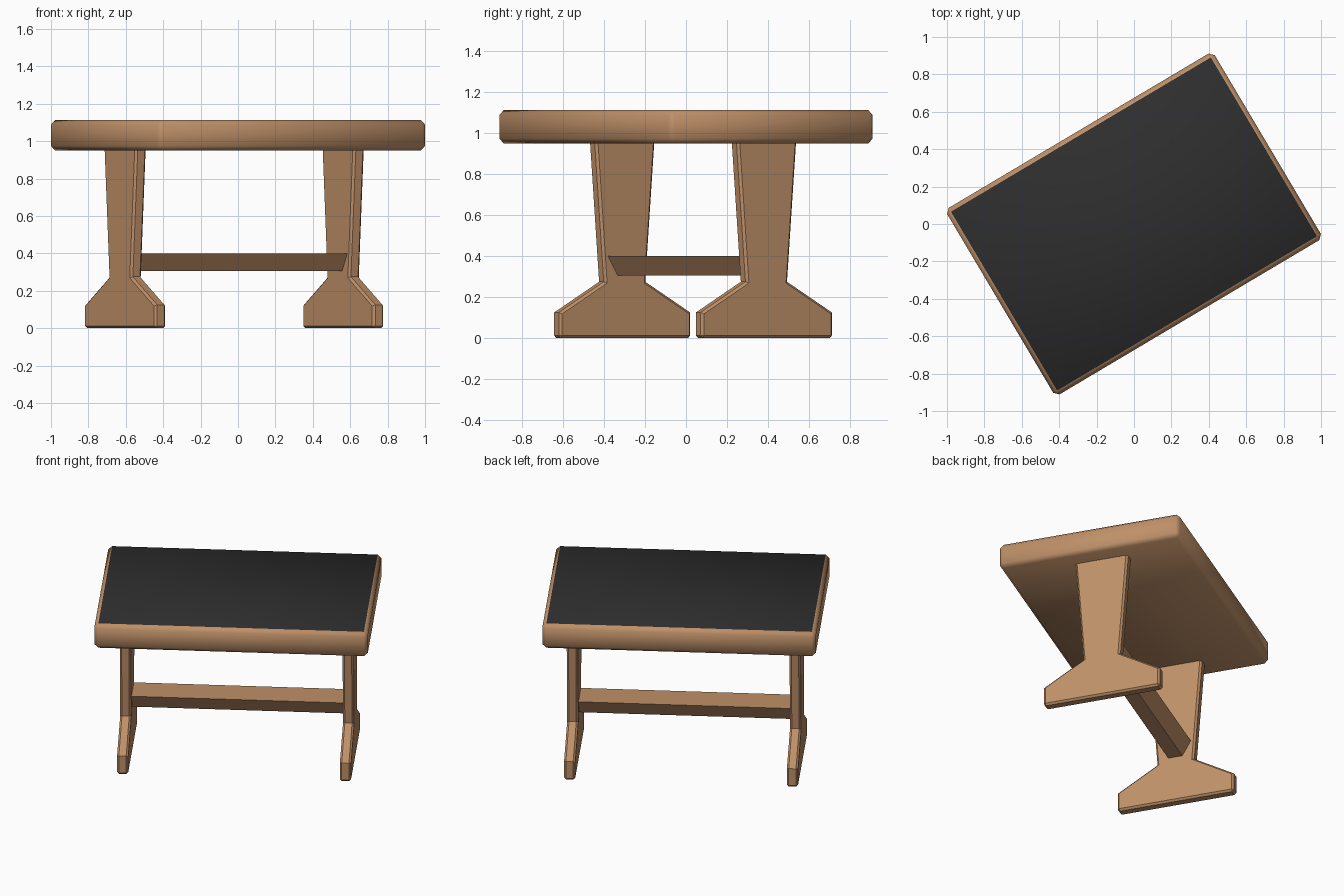
import bpy, bmesh, math
from mathutils import Matrix

cube = bpy.data.objects.get("Cube")
if cube:
    bpy.data.objects.remove(cube, do_unlink=True)


def material(name, rgb):
    m = bpy.data.materials.new(name)
    m.use_nodes = True
    m.diffuse_color = (*rgb, 1)
    m.node_tree.nodes["Principled BSDF"].inputs["Base Color"].default_value = (*rgb, 1)
    return m


WOOD = material("tan wood", (0.52, 0.28, 0.14))
BLACK = material("black surface", (0.027, 0.027, 0.027))

# The whole table is turned on its base
TURN = Matrix.Rotation(math.radians(30.7), 4, "Z")
LEG_X, LEG_Y, LEG_HALF = 0.678, 0.04, 0.034


def prism(name, profile, x0, x1, bevel=0.0):
    """Extrude a (y, z) profile along x, chamfer it and turn it into place."""
    bm = bmesh.new()
    face = bm.faces.new([bm.verts.new((x0, y, z)) for y, z in profile])
    ext = bmesh.ops.extrude_face_region(bm, geom=[face])
    verts = [v for v in ext["geom"] if isinstance(v, bmesh.types.BMVert)]
    bmesh.ops.translate(bm, verts=verts, vec=(x1 - x0, 0, 0))
    bmesh.ops.recalc_face_normals(bm, faces=bm.faces[:])
    if bevel:
        sharp = [e for e in bm.edges if e.calc_face_angle(0) > math.radians(70)]
        bmesh.ops.bevel(bm, geom=sharp, offset=bevel, segments=1, affect="EDGES")
    mesh = bpy.data.meshes.new(name)
    bm.to_mesh(mesh)
    bm.free()
    mesh.materials.append(WOOD)
    mesh.transform(TURN)
    obj = bpy.data.objects.new(name, mesh)
    bpy.context.collection.objects.link(obj)
    return obj


def mirrored(half, cy=0.0):
    """Complete a half profile, listed bottom to top, about y = cy."""
    return [(cy + y, z) for y, z in half] + [(cy - y, z) for y, z in reversed(half)]


# Tabletop: chamfered slab with a black top face
top = prism("tabletop", mirrored([(0.58, 0.95), (0.58, 1.113)]), -0.832, 0.832, 0.024)
top.data.materials.append(BLACK)
for p in top.data.polygons:
    p.use_smooth = True
    if p.normal.z > 0.99:
        p.material_index = 1

# Two board legs with a flared foot
leg_half = [(0.373, 0), (0.373, 0.125), (0.118, 0.275), (0.17, 0.965)]
for name, x in (("right_leg", -LEG_X), ("left_leg", LEG_X)):
    prism(name, mirrored(leg_half, LEG_Y), x - LEG_HALF, x + LEG_HALF, 0.012)

# Stretcher between the legs, narrower underneath
reach = LEG_X - LEG_HALF + 0.01
prism("stretcher", mirrored([(0.045, 0.305), (0.1, 0.4)], LEG_Y), -reach, reach)
